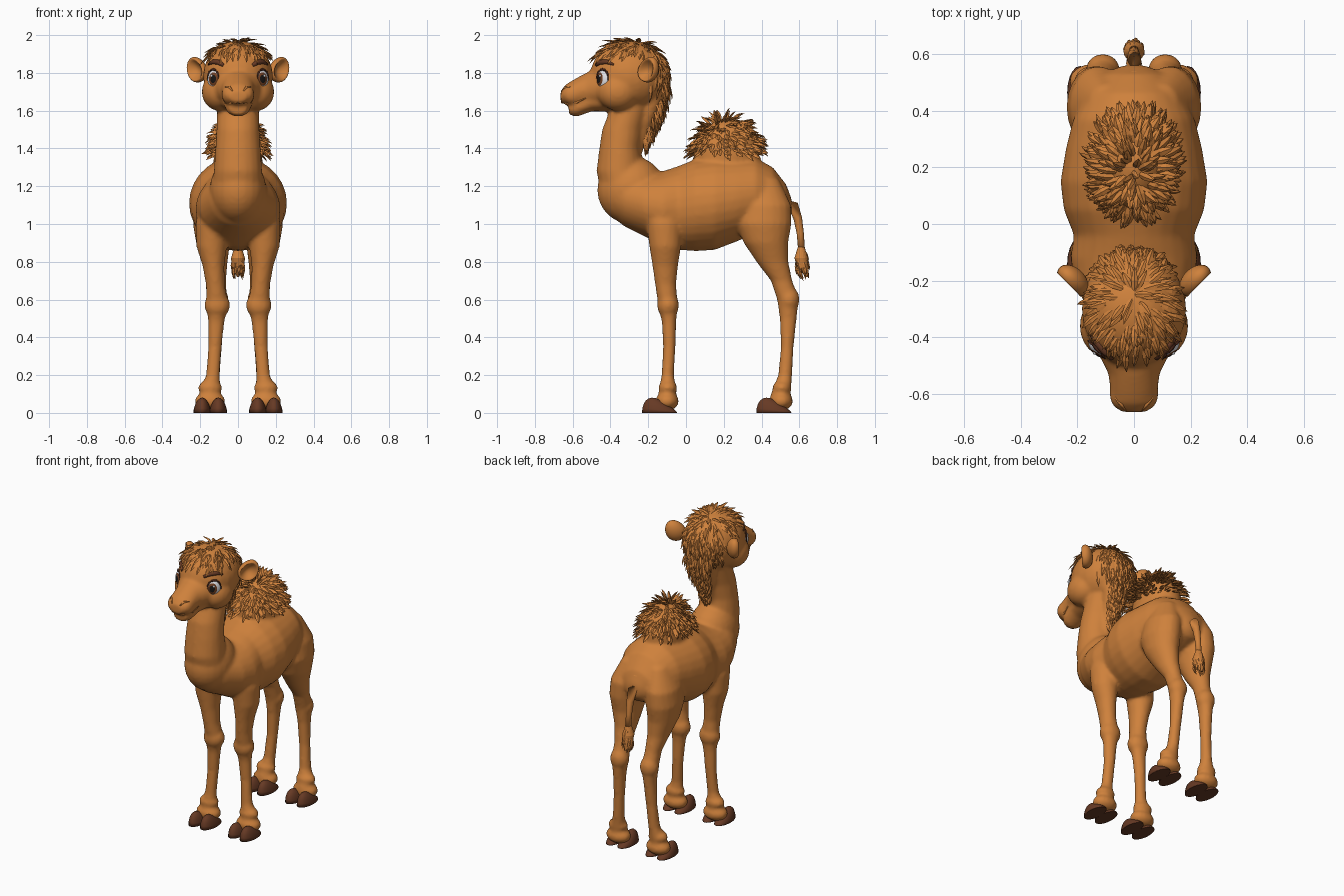
import bpy, bmesh, random
from math import sin, cos, pi
from mathutils import Vector, Matrix
from mathutils.bvhtree import BVHTree

random.seed(4)
cube = bpy.data.objects.get("Cube")
if cube:
    bpy.data.objects.remove(cube)


def material(name, rgb):
    m = bpy.data.materials.new(name)
    m.use_nodes = True
    m.diffuse_color = (*rgb, 1)
    m.node_tree.nodes["Principled BSDF"].inputs["Base Color"].default_value = (*rgb, 1)
    return m


FUR = material("tan fur", (.62, .22, .045))
HOOF = material("hoof brown", (.135, .042, .018))
DARK = material("dark brown", (.07, .02, .01))
WHITE = material("eye white", (.75, .75, .78))
IRIS = material("iris brown", (.17, .05, .015))
PUPIL = material("pupil black", (.01, .008, .007))


def finish(bm, name, mats, mirror=False, smooth=True):
    bmesh.ops.recalc_face_normals(bm, faces=bm.faces)
    mesh = bpy.data.meshes.new(name)
    for f in bm.faces:
        f.smooth = smooth
    bm.to_mesh(mesh)
    bm.free()
    for m in mats:
        mesh.materials.append(m)
    ob = bpy.data.objects.new(name, mesh)
    bpy.context.collection.objects.link(ob)
    if mirror:
        ob.modifiers.new("mirror", 'MIRROR').use_mirror_merge = False
    return ob


def loft(bm, rings, n=20):
    """Skin elliptical rings given as (centre, half axis, half axis)."""
    loops = [[bm.verts.new(c + u * cos(2 * pi * i / n) + v * sin(2 * pi * i / n))
              for i in range(n)] for c, u, v in rings]
    for a, b in zip(loops, loops[1:]):
        for i in range(n):
            j = (i + 1) % n
            bm.faces.new((a[i], a[j], b[j], b[i]))
    bm.faces.new(loops[0])
    bm.faces.new(loops[-1])


def lengthwise(bm, rows):
    loft(bm, [(Vector((0, y, z)), Vector((rx, 0, 0)), Vector((0, 0, rz)))
              for y, z, rx, rz in rows], 28)


def upright(bm, rows, side=1):
    loft(bm, [(Vector((side * x, y, z)), Vector((rx, 0, 0)), Vector((0, ry, 0)))
              for z, x, y, rx, ry in rows])


def tube(bm, pts, radii, n=8):
    rings = []
    for i, p in enumerate(pts):
        t = (pts[min(i + 1, len(pts) - 1)] - pts[max(i - 1, 0)]).normalized()
        u = t.orthogonal().normalized()
        rings.append((p, u * radii[i], t.cross(u) * radii[i]))
    loft(bm, rings, n)


def ball(bm, centre, radii):
    bmesh.ops.create_uvsphere(bm, u_segments=24, v_segments=16, radius=1,
                              matrix=Matrix.Translation(centre) @ Matrix.Diagonal((*radii, 1)))


def lock(bm, p, nrm, flow, length, width):
    """One pointed, slightly curved lock of hair."""
    flow = flow.normalized()
    side = nrm.cross(flow).normalized()
    up = flow.cross(side)
    rings = []
    for t, w in ((0, .7), (.4, 1), (.75, .6), (1, .05)):
        c = p + flow * length * t - nrm * length * .25 * t * t
        rings.append((c, side * width * w, up * width * w * .45))
    loft(bm, rings, 4)


def jitter(k):
    return Vector([random.uniform(-k, k) for _ in range(3)])


# Body, neck, head and legs fused into one smooth skin
SKULL, SKULL_R = Vector((0, -.3, 1.783)), Vector((.185, .208, .188))
HUMP, HUMP_R = Vector((0, .215, 1.36)), Vector((.13, .175, .195))
bm = bmesh.new()
lengthwise(bm, [(-.4, 1.15, .1, .1), (-.33, 1.13, .15, .14), (-.22, 1.1, .205, .165),
                (-.12, 1.08, .225, .2), (-.04, 1.085, .212, .222), (.05, 1.1, .248, .243),
                (.15, 1.11, .26, .248), (.27, 1.13, .24, .222), (.37, 1.15, .215, .2),
                (.46, 1.14, .17, .16), (.53, 1.11, .11, .1), (.56, 1.09, .04, .04)])
upright(bm, [(1.66, 0, -.28, .11, .1), (1.5, 0, -.335, .114, .109), (1.4, 0, -.35, .12, .109),
             (1.28, 0, -.35, .128, .124), (1.16, 0, -.31, .14, .14), (1.05, 0, -.23, .13, .14)])
ball(bm, (0, -.29, 1.18), (.15, .18, .18))
# ridge under the mane
upright(bm, [(1.78, 0, -.15, .11, .06), (1.62, 0, -.185, .08, .06), (1.5, 0, -.235, .05, .05),
             (1.38, 0, -.26, .03, .03)])
ball(bm, SKULL, SKULL_R)
ball(bm, HUMP, HUMP_R)
# upper muzzle and lower jaw
lengthwise(bm, [(-.36, 1.73, .155, .12), (-.46, 1.725, .125, .105), (-.53, 1.71, .09, .09),
                (-.59, 1.695, .084, .072), (-.635, 1.685, .076, .055), (-.664, 1.675, .045, .03)])
lengthwise(bm, [(-.36, 1.67, .12, .075), (-.5, 1.65, .082, .054), (-.58, 1.617, .066, .05),
                (-.62, 1.61, .045, .032)])
front_leg = [(1.12, .13, -.12, .07, .09), (1, .14, -.115, .085, .095), (.88, .14, -.11, .08, .084),
             (.78, .13, -.11, .058, .068), (.68, .12, -.108, .05, .056), (.57, .11, -.095, .058, .052),
             (.48, .115, -.09, .043, .038), (.35, .122, -.088, .036, .033), (.2, .133, -.097, .036, .033),
             (.13, .147, -.097, .052, .044), (.07, .148, -.1, .062, .05), (.03, .148, -.1, .06, .045)]
hind_leg = [(1.24, .1, .4, .06, .09), (1.1, .125, .415, .102, .142), (1, .135, .412, .104, .147),
            (.9, .132, .423, .09, .118), (.8, .122, .457, .067, .085), (.7, .113, .506, .05, .057),
            (.6, .11, .54, .052, .058), (.5, .113, .541, .04, .045), (.35, .12, .536, .035, .034),
            (.2, .132, .525, .036, .037), (.12, .147, .507, .052, .05), (.07, .148, .495, .062, .055),
            (.03, .148, .495, .06, .05)]
for s in (1, -1):
    upright(bm, front_leg, s)
    upright(bm, hind_leg, s)
    ball(bm, (s * .11, -.095, .57), (.068, .058, .07))
    ball(bm, (s * .11, .545, .6), (.06, .056, .07))
    for y in (-.096, .508):
        # fetlock and heel pad
        ball(bm, (s * .148, y, .132), (.064, .05, .04))
        ball(bm, (s * .148, y - .004, .062), (.082, .062, .05))
    ball(bm, (s * .1, -.36, 1.7), (.092, .11, .1))
    ball(bm, (s * .045, -.6, 1.685), (.042, .057, .052))
body = finish(bm, "body", [FUR])
remesh = body.modifiers.new("fuse", 'REMESH')
remesh.mode = 'VOXEL'
remesh.voxel_size = .011
remesh.use_smooth_shade = True
soften = body.modifiers.new("soften", 'SMOOTH')
soften.factor = .5
soften.iterations = 7
bpy.context.view_layer.update()
skin = BVHTree.FromObject(body, bpy.context.evaluated_depsgraph_get())


def on_skin(*p):
    return skin.find_nearest(Vector(p))[0]


# Cloven hooves: two flat-soled toes per foot, low at the heel
bm = bmesh.new()
for y0 in (-.14, .465):
    for x0 in (.104, .19):
        made = bmesh.ops.create_uvsphere(bm, u_segments=20, v_segments=14, radius=1)
        for v in made["verts"]:
            d = v.co.copy()
            v.co = (x0 + .046 * d.x, y0 + .093 * d.y, max(0, d.z) * (.07 - .045 * d.y))
finish(bm, "hooves", [HOOF], True)

# Cupped ears
bm = bmesh.new()
bmesh.ops.create_uvsphere(bm, u_segments=24, v_segments=20, radius=1)
out, up, face = Vector((.7, .714, .2)), Vector((0, 0, 1)), Vector((.714, -.7, 0))
for v in bm.verts:
    d = v.co.copy()
    if d.z > 0:
        d.z -= 1.3 * max(0, 1 - 1.35 * (d.x ** 2 + d.y ** 2))
    v.co = Vector((.216, -.2, 1.815)) + out * d.x * .066 + up * d.y * .066 * (1 + .15 * d.x) + face * d.z * .044
finish(bm, "ears", [FUR], True)

# Eyes with ringed iris and pupil, turned a little forward
eye_n = Vector((.72, -.68, .06)).normalized()
eye_h = up.cross(eye_n).normalized()
eye_v = eye_n.cross(eye_h)
eye_c = on_skin(.14, -.45, 1.768) - eye_n * .008
bm = bmesh.new()
bmesh.ops.create_uvsphere(bm, u_segments=32, v_segments=28, radius=1)
for f in bm.faces:
    z = f.calc_center_median().z
    f.material_index = 2 if z > .91 else 1 if z > .68 else 0
turn = Matrix.Rotation(-.4, 3, 'Y')
for v in bm.verts:
    d = turn @ v.co
    v.co = eye_c + eye_h * d.x * .042 + eye_v * d.y * .05 + eye_n * d.z * .024
finish(bm, "eyes", [WHITE, IRIS, PUPIL], True)
bm = bmesh.new()
ball(bm, eye_c + eye_n * .021 + eye_v * .016 - eye_h * .004, (.007, .007, .007))
finish(bm, "eye_glints", [WHITE], True)

# Upper lash line, brows, lips and nostril rims
bm = bmesh.new()
arc = [pi * (i / 10 * 1.1 - .05) for i in range(11)]
tube(bm, [eye_c + eye_h * cos(a) * .043 + eye_v * sin(a) * .051 + eye_n * .008 for a in arc],
     [.002 + .005 * abs(sin(a)) for a in arc])
finish(bm, "lash_lines", [DARK], True)
bm = bmesh.new()
tube(bm, [on_skin(.09, -.5, 1.852), on_skin(.12, -.47, 1.868), on_skin(.15, -.43, 1.868),
          on_skin(.174, -.39, 1.85)], [.009, .014, .013, .005])
finish(bm, "brows", [HOOF], True)
bm = bmesh.new()
tube(bm, [on_skin(0, -.66, 1.642), on_skin(.04, -.64, 1.638), on_skin(.07, -.58, 1.642),
          on_skin(.085, -.53, 1.665)], [.006, .006, .006, .002])
tube(bm, [on_skin(.03, -.66, 1.705), on_skin(.045, -.64, 1.725), on_skin(.062, -.61, 1.72)],
     [.003, .007, .003])
finish(bm, "lips_and_nostrils", [FUR], True)

# Shaggy hump, swept outward and back
bm = bmesh.new()
for i in range(340):
    a, h = random.uniform(0, 2 * pi), random.uniform(.08, 1)
    r = (1 - h * h) ** .5
    d = Vector((r * cos(a), r * sin(a), h))
    n = Vector([d[k] / HUMP_R[k] for k in range(3)]).normalized()
    p = HUMP + d * HUMP_R * .97
    flow = Vector((d.x, d.y, -.7 * r)) + n * .5 + Vector((0, .3, .12)) + jitter(.25)
    lock(bm, p, n, flow, random.uniform(.065, .105), .014)
finish(bm, "hump_hair", [FUR], smooth=False)

# Hair on top of the head, combed away from the crown
bm = bmesh.new()
crown = Vector((0, .25, .97))
for i in range(520):
    a, h = random.uniform(0, 2 * pi), random.uniform(-.3, 1)
    r = (1 - h * h) ** .5
    d = Vector((r * cos(a), r * sin(a), h))
    p = SKULL + d * SKULL_R * .98
    if p.z < 1.9 and not (p.y > -.19 and abs(p.x) < .14):
        continue
    n = Vector([d[k] / SKULL_R[k] for k in range(3)]).normalized()
    away = d - crown
    flow = (away - n * away.dot(n)).normalized() + n * .45 * max(h, .5) + jitter(.22)
    lock(bm, p, n, flow, random.uniform(.06, .1), .012)
finish(bm, "head_hair", [FUR], smooth=False)

# Mane down the back of the neck
bm = bmesh.new()
for i in range(190):
    z = random.uniform(1.43, 1.76)
    x = random.uniform(-1, 1) * (.02 + .22 * (z - 1.4))
    hit, n, _, _ = skin.ray_cast(Vector((x, .02, z)), Vector((0, -1, 0)))
    if hit:
        flow = Vector((x * 2, .3, -.9)) + jitter(.2)
        lock(bm, hit, n, flow, random.uniform(.06, .09) + .08 * (z - 1.43), .012)
finish(bm, "mane", [FUR], smooth=False)

# Tail and its tuft
bm = bmesh.new()
tube(bm, [Vector((0, y, z)) for y, z in ((.46, 1.18), (.52, 1.155), (.567, 1.1), (.592, 1.03),
                                         (.605, .95), (.612, .86))],
     [.045, .036, .028, .023, .019, .018], 14)
finish(bm, "tail", [FUR])
bm = bmesh.new()
upright(bm, [(.89, 0, .61, .014, .014), (.82, 0, .61, .037, .036), (.77, 0, .618, .032, .03),
             (.72, 0, .64, .006, .006)])
for i in range(70):
    a, z = random.uniform(0, 2 * pi), random.uniform(.76, .87)
    n = Vector((cos(a), sin(a), 0))
    p = Vector((0, .61, z)) + n * (.015 + .22 * min(.88 - z, .08))
    lock(bm, p, n, n * .2 + Vector((0, .3, -1)) + jitter(.12), random.uniform(.04, .07), .008)
finish(bm, "tail_tuft", [FUR], smooth=False)
